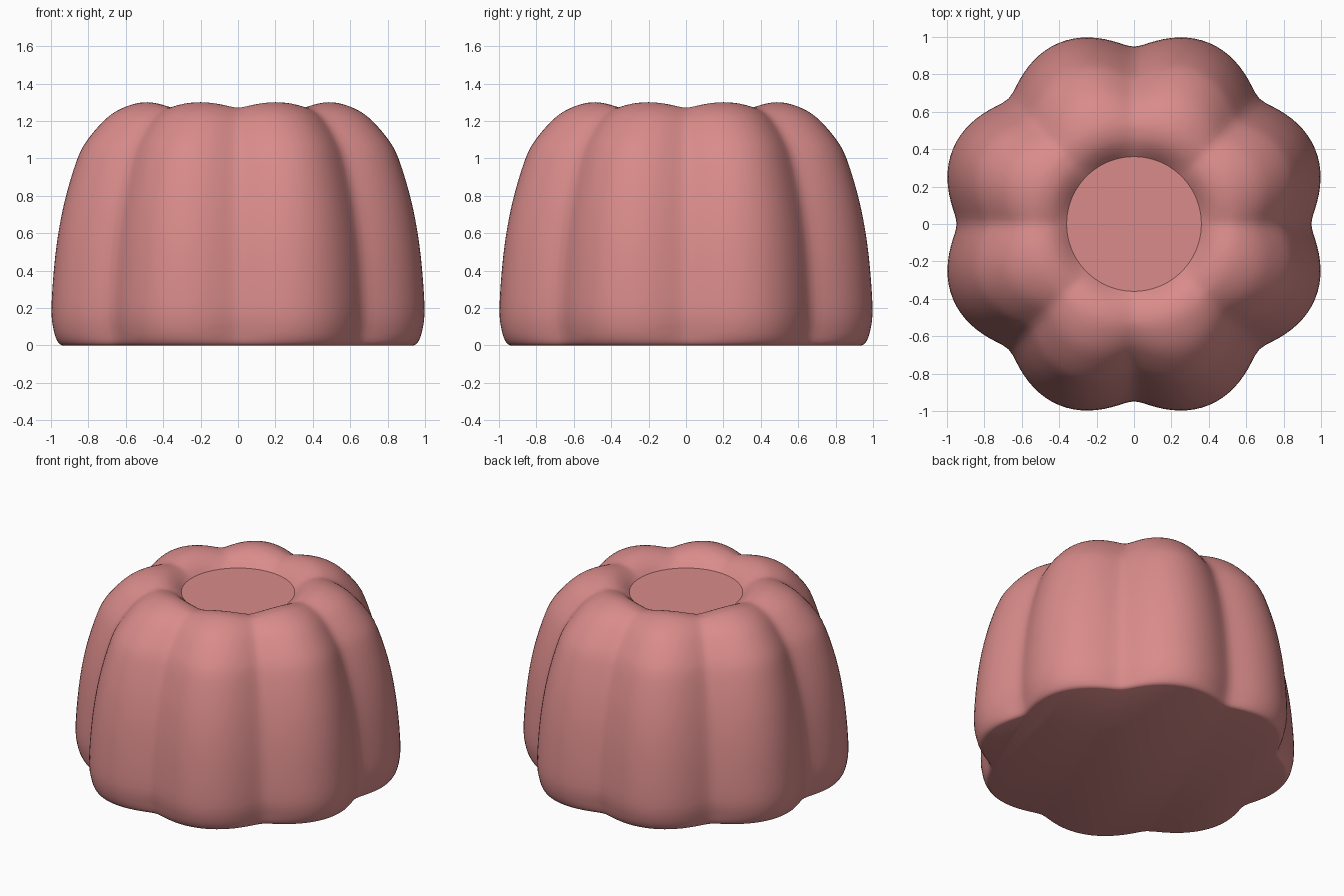
import bpy, bmesh, math
from mathutils import Vector

if "Cube" in bpy.data.objects:
    bpy.data.objects.remove(bpy.data.objects["Cube"], do_unlink=True)

LOBES, SEGMENTS, STEPS = 8, 160, 3

# Single jelly colour
jelly = bpy.data.materials.new("jelly pink")
jelly.use_nodes = True
colour = (0.69, 0.26, 0.255, 1)
jelly.diffuse_color = colour
jelly.node_tree.nodes["Principled BSDF"].inputs["Base Color"].default_value = colour

# Profile from base to dimple: radius, height, flute strength, groove drop
PROFILE = [Vector(p) for p in (
    (0.945, 0, 0.85, 0), (0.965, 0.015, 0.9, 0), (0.985, 0.07, 1, 0),
    (1, 0.18, 1, 0), (0.987, 0.4, 1, 0), (0.962, 0.6, 1, 0),
    (0.92, 0.8, 1, 0), (0.856, 1, 1, 0), (0.8, 1.1, 1, 0),
    (0.715, 1.2, 0.9, 0.005), (0.645, 1.255, 0.8, 0.012),
    (0.57, 1.29, 0.55, 0.022), (0.51, 1.3, 0.3, 0.03),
    (0.45, 1.285, 0.1, 0.025), (0.4, 1.25, 0, 0.012), (0.36, 1.21, 0, 0))]


def smooth_profile(points, steps):
    """Pass a smooth curve through the profile points."""
    result = []
    last = len(points) - 1
    for i in range(last):
        a, b = points[max(i - 1, 0)], points[i]
        c, d = points[i + 1], points[min(i + 2, last)]
        for s in range(steps):
            t = s / steps
            result.append(b + 0.5 * t * ((c - a) + t * (2 * a - 5 * b + 4 * c - d
                          + t * (3 * b - 3 * c + d - a))))
    return result + [points[last]]


def flute(angle):
    """Zero in a groove, one on the crest of a lobe."""
    soft = 0.17
    s = math.sin(angle * LOBES / 2)
    return (math.hypot(s, soft) - soft) / (math.hypot(1, soft) - soft)


# Fluted body swept around the axis
bm = bmesh.new()
rings = []
for radius, height, strength, drop in smooth_profile(PROFILE, STEPS):
    ring = []
    for k in range(SEGMENTS):
        angle = math.tau * k / SEGMENTS
        f = flute(angle)
        r = radius + strength * (0.1 * f - 0.052)
        z = max(height - drop * (1 - f), 0)
        ring.append(bm.verts.new((r * math.cos(angle), r * math.sin(angle), z)))
    rings.append(ring)
for low, high in zip(rings, rings[1:]):
    for k in range(SEGMENTS):
        n = (k + 1) % SEGMENTS
        bm.faces.new((low[k], low[n], high[n], high[k]))

# Flat underside and flat dimple floor
bm.faces.new(rings[0][::-1])
bm.faces.new(rings[-1])
bmesh.ops.recalc_face_normals(bm, faces=bm.faces)

mesh = bpy.data.meshes.new("fluted_jelly")
bm.to_mesh(mesh)
bm.free()
mesh.materials.append(jelly)
body = bpy.data.objects.new("fluted_jelly", mesh)
bpy.context.collection.objects.link(body)

bpy.ops.object.select_all(action="DESELECT")
body.select_set(True)
bpy.context.view_layer.objects.active = body
bpy.ops.object.shade_smooth_by_angle(angle=math.radians(35))
